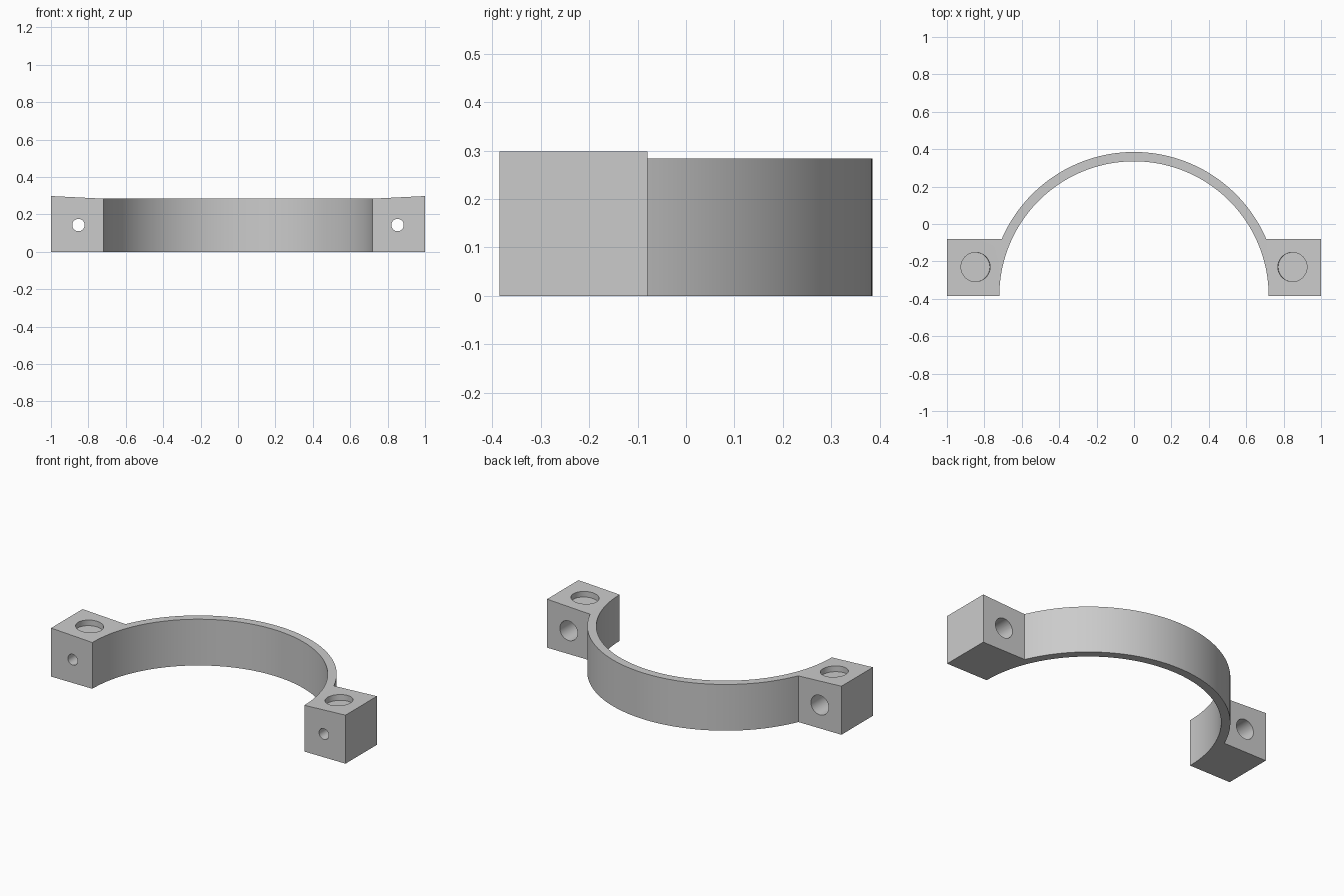
import bpy, bmesh, math
from mathutils import Matrix, Vector

cube = bpy.data.objects.get("Cube")
if cube:
    bpy.data.objects.remove(cube, do_unlink=True)

FRONT, EAR_BACK = -0.385, -0.08
R_IN, R_OUT = 0.72, 0.77
BAND_H, EAR_H = 0.284, 0.298
STEPS = 96

grey = bpy.data.materials.new("plain grey")
grey.use_nodes = True
colour = (0.6, 0.6, 0.6, 1)
grey.diffuse_color = colour
grey.node_tree.nodes["Principled BSDF"].inputs["Base Color"].default_value = colour


def arc(radius, start, end):
    for i in range(STEPS + 1):
        a = start + (end - start) * i / STEPS
        yield radius * math.cos(a), FRONT + radius * math.sin(a)


def make_object(name, bm):
    bmesh.ops.recalc_face_normals(bm, faces=bm.faces)
    mesh = bpy.data.meshes.new(name)
    bm.to_mesh(mesh)
    bm.free()
    mesh.materials.append(grey)
    obj = bpy.data.objects.new(name, mesh)
    bpy.context.collection.objects.link(obj)
    return obj


# Half-ring band with a square ear at each end, as one extruded outline
join = math.asin((EAR_BACK - FRONT) / R_OUT)
outline = list(arc(R_IN, 0, math.pi))
outline += [(-1, FRONT), (-1, EAR_BACK)]
outline += list(arc(R_OUT, math.pi - join, join))
outline += [(1, EAR_BACK), (1, FRONT)]
bm = bmesh.new()
base = bm.faces.new([bm.verts.new((x, y, 0)) for x, y in outline])
top = bmesh.ops.extrude_face_region(bm, geom=[base], use_keep_orig=True)
bmesh.ops.translate(bm, vec=(0, 0, BAND_H),
                    verts=[v for v in top["geom"] if isinstance(v, bmesh.types.BMVert)])

# Tilt the ear tops gently upwards to the outside
for side in (-1, 1):
    bmesh.ops.bisect_plane(bm, geom=bm.verts[:] + bm.edges[:] + bm.faces[:],
                           plane_co=(side * R_IN, 0, 0), plane_no=(1, 0, 0), dist=0.0001)
for v in bm.verts:
    if v.co.z > 0.1 and abs(v.co.x) > R_IN:
        v.co.z += (EAR_H - BAND_H) * (abs(v.co.x) - R_IN) / (1 - R_IN)
clamp = make_object("half_ring_clamp", bm)


def drill(name, centre, axis, radius, length):
    """Cut a round hole centred on a point along an axis."""
    bm = bmesh.new()
    turn = Vector((0, 0, 1)).rotation_difference(Vector(axis)).to_matrix().to_4x4()
    bmesh.ops.create_cone(bm, cap_ends=True, segments=48, radius1=radius, radius2=radius,
                          depth=length, matrix=Matrix.Translation(centre) @ turn)
    cutter = make_object(name, bm)
    cutter.hide_render = True
    cutter.hide_set(True)
    mod = clamp.modifiers.new(name, 'BOOLEAN')
    mod.operation = 'DIFFERENCE'
    mod.solver = 'EXACT'
    mod.object = cutter
    return cutter


# Screw hole, wide rear bore and shallow top pocket in each ear
slope = (EAR_H - BAND_H) / (1 - R_IN)
cutters = []
for side, label in ((1, "left"), (-1, "right")):
    x = side * 0.853
    cutters.append(drill(label + "_screw_hole", (x, -0.25, 0.143), (0, 1, 0), 0.033, 0.5))
    cutters.append(drill(label + "_rear_bore", (x, EAR_BACK, 0.143), (0, 1, 0), 0.06, 0.4))
    surface = BAND_H + slope * (0.847 - R_IN)
    cutters.append(drill(label + "_top_pocket", (side * 0.847, -0.23, surface),
                         (-side * slope, 0, 1), 0.078, 0.07))

bpy.ops.object.select_all(action='DESELECT')
clamp.select_set(True)
bpy.context.view_layer.objects.active = clamp
for mod in list(clamp.modifiers):
    bpy.ops.object.modifier_apply(modifier=mod.name)
for cutter in cutters:
    bpy.data.objects.remove(cutter, do_unlink=True)
bpy.ops.object.shade_smooth_by_angle(angle=math.radians(30))
